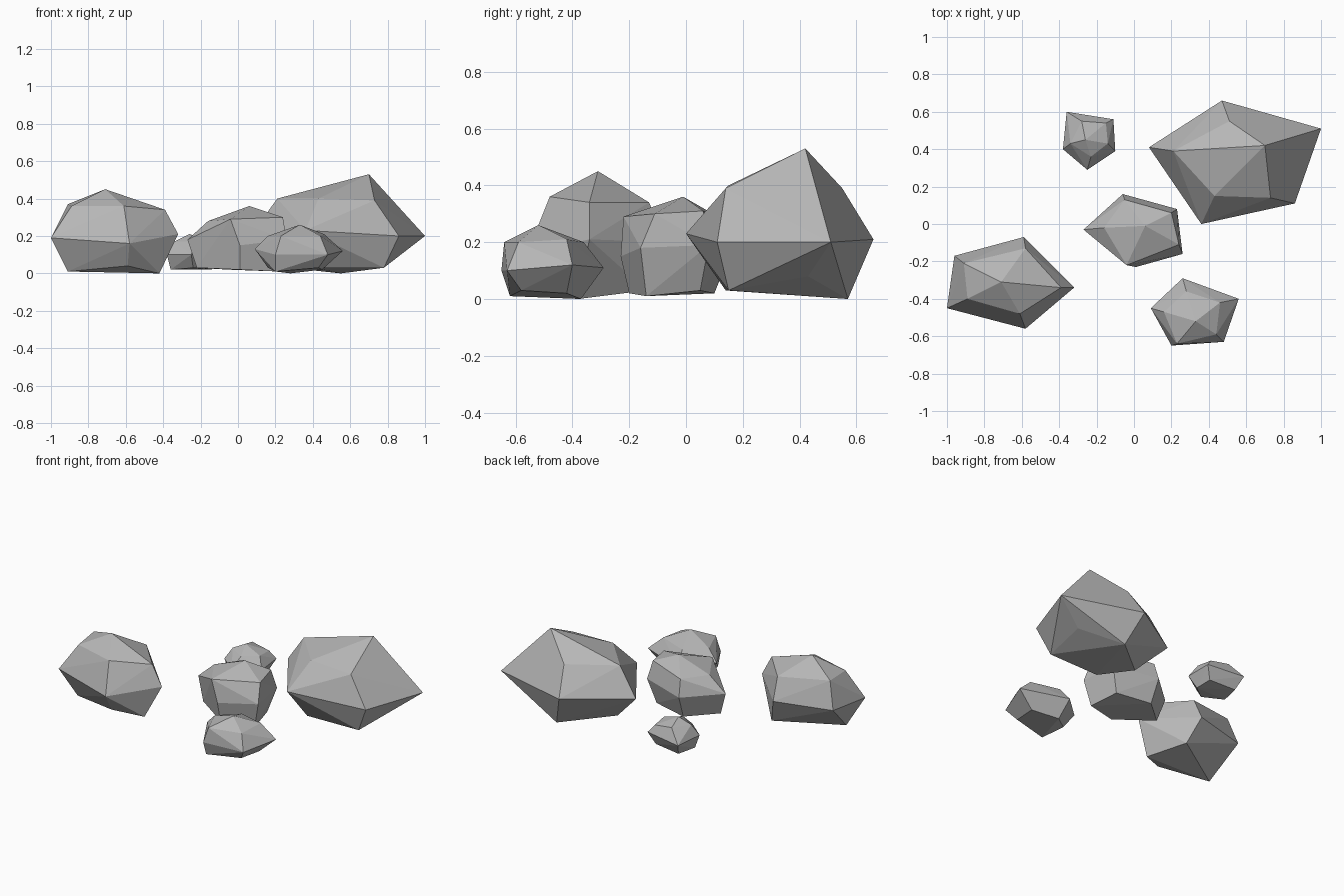
import bpy
import bmesh
import math

# Remove the default object if it is present
default_object = bpy.data.objects.get("Cube")
if default_object:
    bpy.data.objects.remove(default_object, do_unlink=True)


def make_material(name, colour):
    material = bpy.data.materials.new(name)
    material.use_nodes = True
    material.diffuse_color = colour
    shader = material.node_tree.nodes["Principled BSDF"]
    shader.inputs["Base Color"].default_value = colour
    shader.inputs["Roughness"].default_value = 0.9
    return material


stone_grey = make_material("stone grey", (0.47, 0.47, 0.47, 1))


def make_rock(name, peak, shoulder, waist, foot):
    """Wrap a faceted hull around a peak and three irregular rings of corners."""
    mesh = bpy.data.meshes.new(name)
    rock = bpy.data.objects.new(name, mesh)
    bpy.context.collection.objects.link(rock)
    mesh.materials.append(stone_grey)

    bm = bmesh.new()
    for corner in [peak, *shoulder, *waist, *foot]:
        bm.verts.new(corner)
    hull = bmesh.ops.convex_hull(bm, input=bm.verts[:])
    buried = {item for item in hull["geom_interior"] + hull["geom_unused"]
              if isinstance(item, bmesh.types.BMVert)}
    bmesh.ops.delete(bm, geom=list(buried), context="VERTS")

    # Merge nearly level triangles into broad chiselled facets
    bmesh.ops.dissolve_limit(bm, angle_limit=math.radians(3),
                             verts=bm.verts[:], edges=bm.edges[:])
    bmesh.ops.recalc_face_normals(bm, faces=bm.faces[:])
    for face in bm.faces:
        face.smooth = False
    bm.to_mesh(mesh)
    bm.free()
    return rock


# Largest boulder, at the back on the left side
make_rock(
    "large_boulder",
    peak=(.7, .42, .53),
    shoulder=[(.21, .39, .4), (.43, .15, .4), (.73, .14, .39), (.51, .55, .39)],
    waist=[(.08, .41, .22), (.36, 0, .23), (.86, .11, .2),
           (1, .51, .2), (.47, .66, .21)],
    foot=[(.27, .33, .03), (.41, .14, .03), (.78, .15, .03),
          (.8, .43, .08), (.55, .57, 0)],
)

# Rounded boulder, at the front on the right side
make_rock(
    "round_boulder",
    peak=(-.71, -.31, .45),
    shoulder=[(-.89, -.4, .36), (-.61, -.48, .36), (-.39, -.34, .34),
              (-.58, -.13, .34), (-.91, -.21, .37)],
    waist=[(-1, -.45, .19), (-.58, -.56, .16), (-.32, -.34, .21),
           (-.59, -.07, .2), (-.96, -.17, .2)],
    foot=[(-.91, -.38, .01), (-.59, -.48, .04), (-.42, -.38, 0),
          (-.53, -.14, .03)],
)

# Medium rock in the middle of the group
make_rock(
    "middle_rock",
    peak=(.06, -.01, .36),
    shoulder=[(-.16, -.02, .28), (-.04, -.22, .29), (.24, -.11, .3),
              (.2, .06, .31), (-.05, .13, .28)],
    waist=[(-.27, -.03, .18), (.01, -.23, .15), (.26, -.16, .18),
           (.23, .08, .19), (-.06, .16, .17)],
    foot=[(-.22, -.05, .03), (.01, -.2, .02), (.22, -.14, .01),
          (.18, .05, .03), (-.05, .1, .02)],
)

# Low rock at the front
make_rock(
    "front_rock",
    peak=(.33, -.52, .26),
    shoulder=[(.16, -.47, .2), (.23, -.64, .2), (.44, -.59, .2),
              (.46, -.42, .21), (.28, -.36, .2)],
    waist=[(.09, -.45, .13), (.2, -.65, .1), (.48, -.63, .1),
           (.56, -.4, .12), (.26, -.29, .11)],
    foot=[(.16, -.47, .03), (.2, -.62, .01), (.43, -.58, .03),
          (.45, -.42, .02), (.28, -.37, 0)],
)

# Smallest stone at the back
make_rock(
    "small_stone",
    peak=(-.26, .45, .21),
    shoulder=[(-.34, .43, .17), (-.23, .36, .17), (-.14, .43, .17),
              (-.15, .54, .16), (-.28, .55, .18)],
    waist=[(-.38, .4, .1), (-.25, .29, .1), (-.1, .39, .1),
           (-.11, .56, .11), (-.36, .6, .1)],
    foot=[(-.36, .42, .02), (-.24, .34, .03), (-.14, .42, .02),
          (-.15, .53, .03), (-.33, .55, .02)],
)
